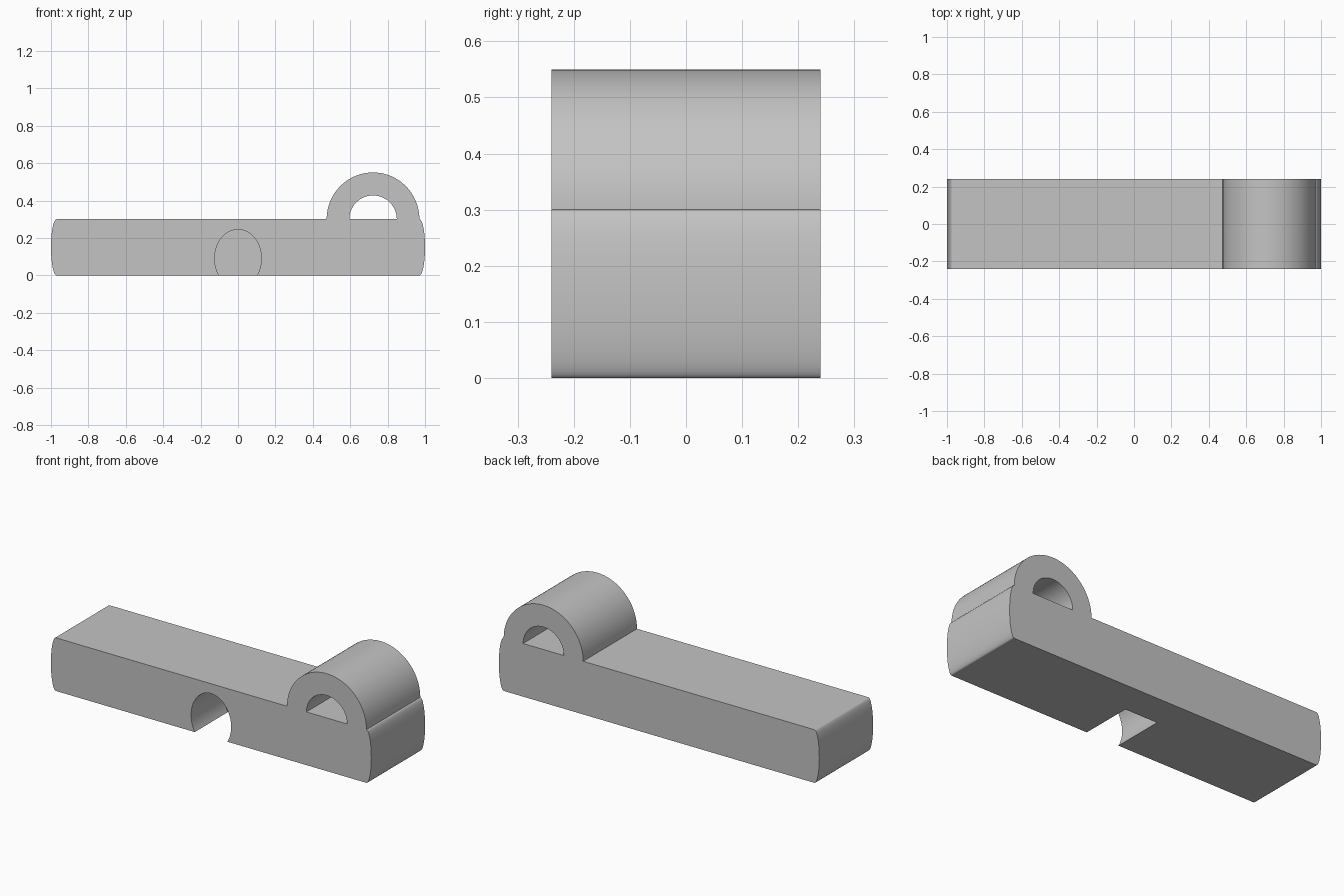
import bpy, bmesh
from math import sin, cos, radians

if "Cube" in bpy.data.objects:
    bpy.data.objects.remove(bpy.data.objects["Cube"], do_unlink=True)

HALF_DEPTH = 0.24
HEIGHT = 0.30
END_X = 0.97
ARCH_X = 0.722

grey = bpy.data.materials.new("plain grey")
grey.use_nodes = True
grey.diffuse_color = (0.55, 0.55, 0.55, 1)
grey.node_tree.nodes["Principled BSDF"].inputs["Base Color"].default_value = (0.55, 0.55, 0.55, 1)


def arc(cx, cz, rx, rz, start, end, steps):
    """Points of an elliptical arc in the xz plane."""
    angles = [radians(start + (end - start) * i / steps) for i in range(steps + 1)]
    return [(cx + rx * cos(a), cz + rz * sin(a)) for a in angles]


def prism(name, outline, y0, y1):
    """Extrude an xz outline along y."""
    bm = bmesh.new()
    cap = bm.faces.new([bm.verts.new((x, y0, z)) for x, z in outline])
    moved = bmesh.ops.extrude_face_region(bm, geom=[cap])["geom"]
    verts = [v for v in moved if isinstance(v, bmesh.types.BMVert)]
    bmesh.ops.translate(bm, verts=verts, vec=(0, y1 - y0, 0))
    bmesh.ops.recalc_face_normals(bm, faces=bm.faces)
    mesh = bpy.data.meshes.new(name)
    bm.to_mesh(mesh)
    bm.free()
    mesh.materials.append(grey)
    obj = bpy.data.objects.new(name, mesh)
    bpy.context.collection.objects.link(obj)
    return obj


# Bar with bulged ends and an arched loop on top
mid = HEIGHT / 2
outline = arc(END_X, mid, 0.03, mid, -90, 90, 32)
outline += arc(ARCH_X, HEIGHT, END_X - ARCH_X, 0.25, 0, 180, 64)[1:]
outline += arc(-END_X, mid, 0.03, mid, 90, 270, 32)
body = prism("bar_with_loop", outline, -HALF_DEPTH, HALF_DEPTH)

# Half-round opening through the loop, and blind oval pocket at the front
opening = prism("loop_opening_cutter",
                arc(ARCH_X, HEIGHT, 0.127, 0.127, 0, 180, 40), -0.4, 0.4)
pocket = prism("front_pocket_cutter",
               arc(0, 0.09, 0.125, 0.155, 0, 360, 64)[:-1], -0.4, 0.055)

bpy.context.view_layer.objects.active = body
for cutter in (opening, pocket):
    cutter.hide_render = True
    cut = body.modifiers.new("cut", "BOOLEAN")
    cut.operation = "DIFFERENCE"
    cut.solver = "EXACT"
    cut.object = cutter
    bpy.ops.object.modifier_apply(modifier=cut.name)
    bpy.data.objects.remove(cutter, do_unlink=True)

# Smooth curved walls, crisp rims
bpy.ops.object.select_all(action="DESELECT")
body.select_set(True)
bpy.ops.object.shade_smooth_by_angle(angle=radians(35))
weighted = body.modifiers.new("weighted normals", "WEIGHTED_NORMAL")
weighted.keep_sharp = True
